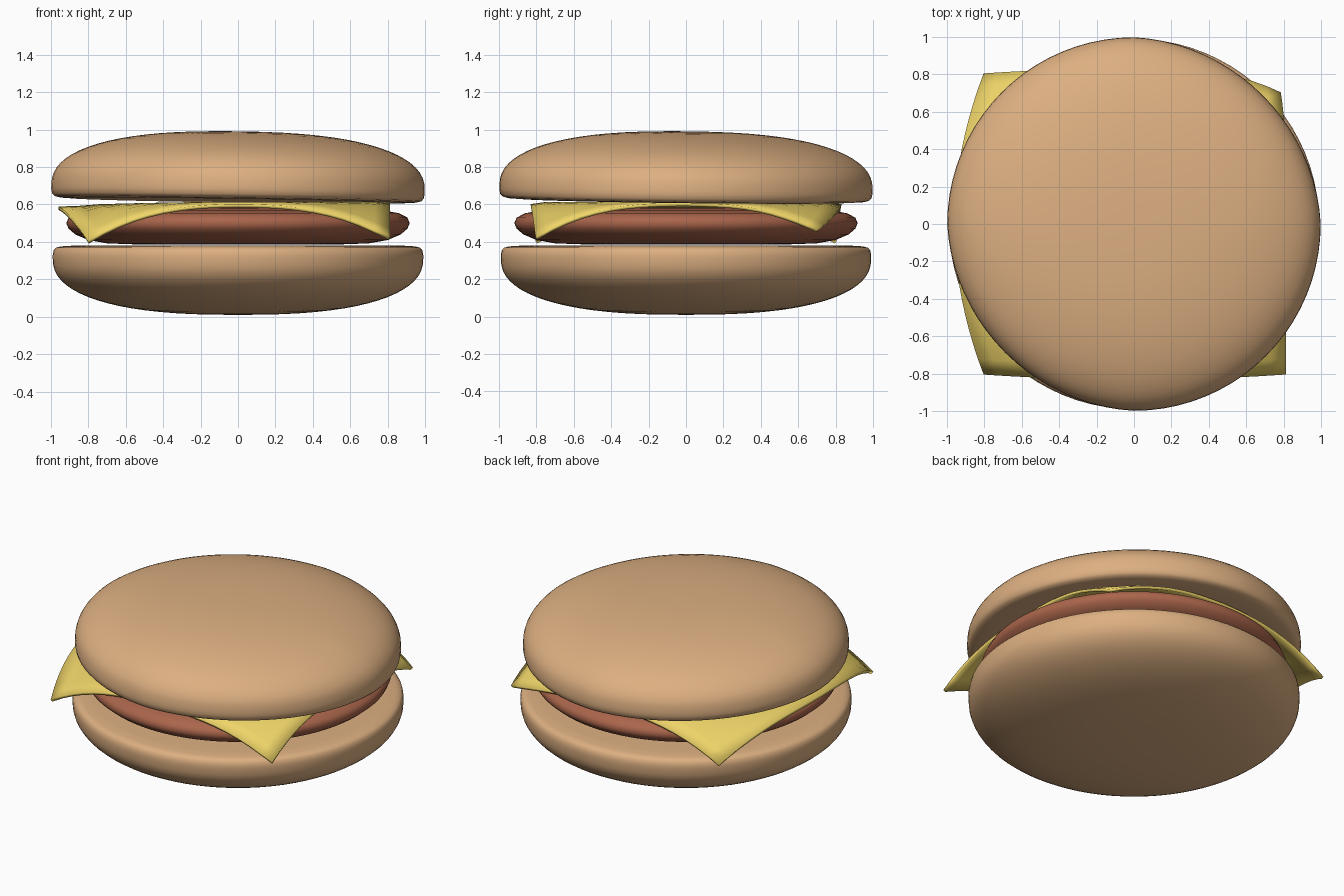
import bpy, bmesh
from math import sin, cos, pi, hypot

if "Cube" in bpy.data.objects:
    bpy.data.objects.remove(bpy.data.objects["Cube"])

def material(name, rgb):
    m = bpy.data.materials.new(name)
    m.diffuse_color = (*rgb, 1)
    m.use_nodes = True
    m.node_tree.nodes["Principled BSDF"].inputs["Base Color"].default_value = m.diffuse_color
    return m

def make_object(name, bm, mat, angle):
    bmesh.ops.recalc_face_normals(bm, faces=bm.faces[:])
    me = bpy.data.meshes.new(name)
    bm.to_mesh(me)
    bm.free()
    me.materials.append(mat)
    ob = bpy.data.objects.new(name, me)
    bpy.context.collection.objects.link(ob)
    bpy.ops.object.select_all(action='DESELECT')
    bpy.context.view_layer.objects.active = ob
    ob.select_set(True)
    bpy.ops.object.shade_smooth_by_angle(angle=angle)
    return ob

def lathe(name, profile, mat, steps=80):
    # profile runs from axis to axis as (radius, z)
    bm = bmesh.new()
    verts = [bm.verts.new((r, 0, z)) for r, z in profile]
    edges = [bm.edges.new(p) for p in zip(verts, verts[1:])]
    bmesh.ops.spin(bm, geom=verts + edges, cent=(0, 0, 0), axis=(0, 0, 1),
                   angle=2 * pi, steps=steps, use_merge=True)
    bmesh.ops.remove_doubles(bm, verts=bm.verts[:], dist=1e-4)
    return make_object(name, bm, mat, pi / 3)

bread = material("bread", (0.72, 0.43, 0.22))
meat = material("meat", (0.40, 0.13, 0.07))
yellow = material("cheese", (0.86, 0.66, 0.14))

# Buns: rounded dome below, soft rim, flat cut face; z measured from the rim
N = 18
dome = [(0.99 * cos((1 - i / N) * pi / 2) ** 0.8,
         -0.30 * max(sin((1 - i / N) * pi / 2), 0) ** 0.86) for i in range(N + 1)]
dome[0] = (0, -0.30)
rim = [(0.99, 0.02), (0.985, 0.045), (0.972, 0.059), (0.945, 0.066),
       (0.88, 0.07), (0.5, 0.07), (0, 0.07)]
bottom_bun = lathe("bottom_bun", dome + rim, bread)
bottom_bun.location.z = 0.31

top_bun = lathe("top_bun", [(r * 1.008, -z) for r, z in dome + rim], bread)
for v in top_bun.data.vertices:      # slightly uneven outline
    r = hypot(v.co.x, v.co.y)
    s = 1 - 0.025 * max(0, 2 * v.co.x * v.co.y / r ** 2) if r > 1e-4 else 1
    v.co.x *= s
    v.co.y *= s
top_bun.location.z = 0.69
top_bun.rotation_euler = (-0.012, 0.015, 0)

# Patty
lathe("patty", [(0, 0.385), (0.5, 0.385), (0.7, 0.392), (0.8, 0.41), (0.87, 0.44),
                (0.905, 0.47), (0.918, 0.50), (0.905, 0.53), (0.86, 0.553),
                (0.78, 0.568), (0.5, 0.58), (0, 0.585)], meat)

# Cheese slice: square sheet with bulging sides and drooping corners
bm = bmesh.new()
G = 20
grid = []
for j in range(G + 1):
    row = []
    for i in range(G + 1):
        u, v = 2 * i / G - 1, 2 * j / G - 1
        x = u * (0.80 + (0.16 * (1 - v * v) if u < 0 else 0.01) * abs(u))
        y = v * (0.80 + 0.03 * (1 - u * u) * abs(v))
        if u > 0 and v > 0:
            y -= 0.10 * (u * v) ** 3
            x -= 0.03 * (u * v) ** 3
        r = hypot(max(min(x, 0.8), -0.8), y)
        k = 1.25 if u > 0 and v > 0 else 1.03
        z = 0.605 - k * max(0, r - 0.75) ** 1.77
        if u < 0:
            z -= 0.02 * u * u
        row.append(bm.verts.new((x, y, z)))
    grid.append(row)
for j in range(G):
    for i in range(G):
        bm.faces.new((grid[j][i], grid[j][i + 1], grid[j + 1][i + 1], grid[j + 1][i]))
cheese = make_object("cheese_slice", bm, yellow, pi / 6)
sol = cheese.modifiers.new("thickness", 'SOLIDIFY')
sol.thickness = 0.018
sol.offset = 0
